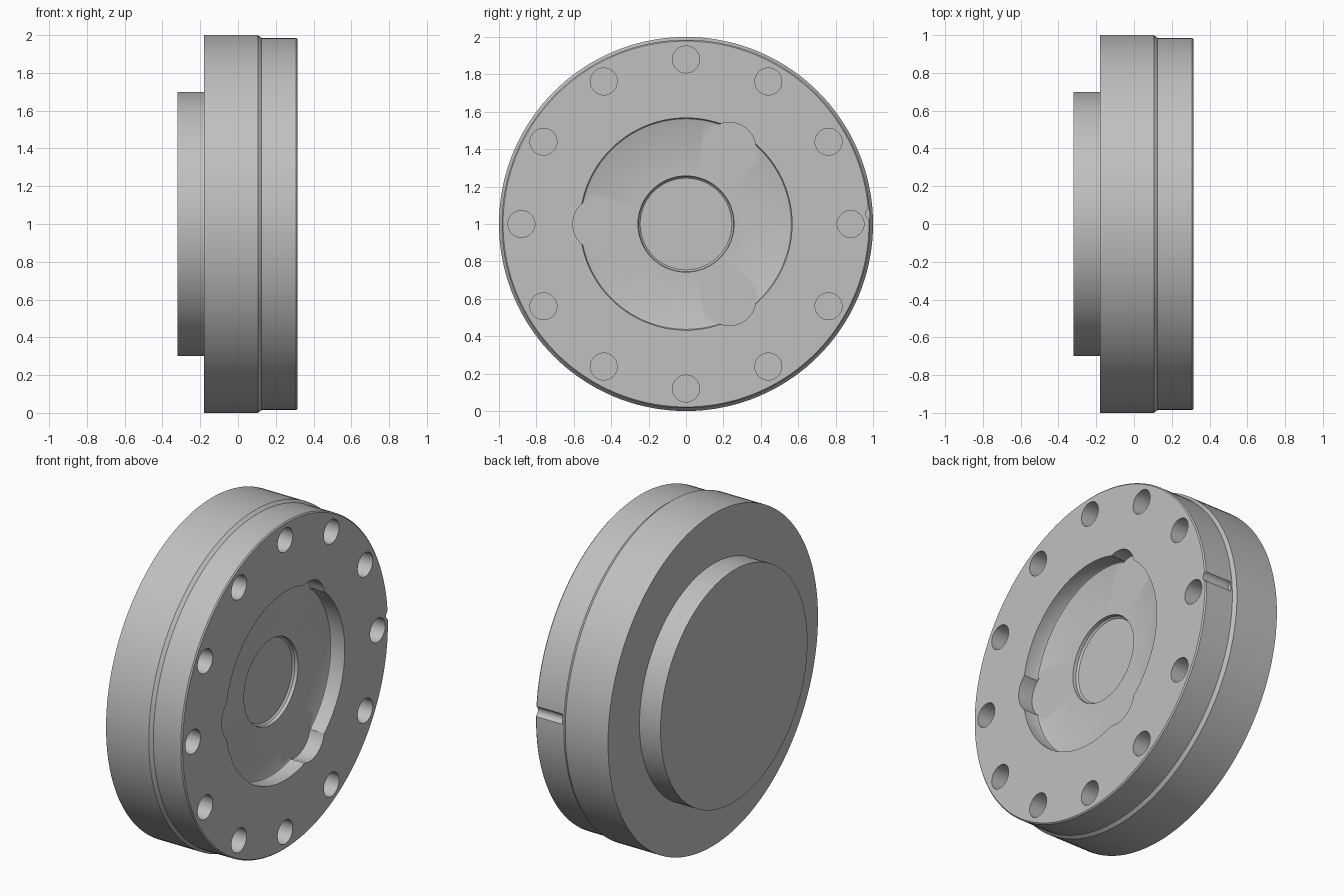
import bpy
import bmesh
import math
from mathutils import Matrix, Vector

cube = bpy.data.objects.get("Cube")
if cube:
    bpy.data.objects.remove(cube, do_unlink=True)

FACE_X = 0.315     # front face of the flange
FLOOR_X = 0.22     # floor of the wide recess
POCKET_X = 0.19    # floor of the centre pocket

grey = bpy.data.materials.new("metal grey")
grey.use_nodes = True
colour = (0.527, 0.527, 0.527, 1.0)
grey.diffuse_color = colour
grey.node_tree.nodes["Principled BSDF"].inputs["Base Color"].default_value = colour


def make_object(name, bm):
    bmesh.ops.recalc_face_normals(bm, faces=bm.faces)
    mesh = bpy.data.meshes.new(name)
    bm.to_mesh(mesh)
    bm.free()
    mesh.materials.append(grey)
    obj = bpy.data.objects.new(name, mesh)
    bpy.context.collection.objects.link(obj)
    return obj


def lathe(name, profile, steps=144):
    """Spin (x, radius) points around the x axis at z = 1."""
    bm = bmesh.new()
    verts = [bm.verts.new((x, 0, 1 + r)) for x, r in profile]
    edges = [bm.edges.new(pair) for pair in zip(verts, verts[1:])]
    bmesh.ops.spin(bm, geom=verts + edges, cent=(0, 0, 1), axis=(1, 0, 0),
                   angle=2 * math.pi, steps=steps, use_duplicate=False)
    bmesh.ops.remove_doubles(bm, verts=bm.verts, dist=1e-5)
    return make_object(name, bm)


def add_drill(bm, y, z, radius, x_end, sides=40):
    """Cylinder along x from x_end to beyond the flange face."""
    length = FACE_X + 0.1 - x_end
    matrix = (Matrix.Translation(Vector((x_end + length / 2, y, z)))
              @ Matrix.Rotation(math.pi / 2, 4, 'Y'))
    bmesh.ops.create_cone(bm, cap_ends=True, segments=sides, radius1=radius,
                          radius2=radius, depth=length, matrix=matrix)


def polar(radius, degrees):
    a = math.radians(degrees)
    return radius * math.cos(a), 1 + radius * math.sin(a)


# Flange body: rear boss, wide rim, stepped front, recess and centre pocket
body = lathe("flange_body", [
    (-0.32, 0), (-0.32, 0.70), (-0.18, 0.70), (-0.18, 1.0),
    (0.105, 1.0), (0.125, 0.985), (0.308, 0.985), (FACE_X, 0.978),
    (FACE_X, 0.567), (FLOOR_X + 0.012, 0.567), (FLOOR_X + 0.004, 0.563),
    (FLOOR_X, 0.555), (FLOOR_X, 0.257), (POCKET_X + 0.01, 0.255),
    (POCKET_X, 0.245), (POCKET_X, 0)])

# Cutter: bolt holes, three recess lobes and the rim notch
cuts = bmesh.new()
for i in range(12):
    add_drill(cuts, *polar(0.88, i * 30), 0.072, 0.1)
for angle in (60, 180, 300):
    add_drill(cuts, *polar(0.46, angle), 0.145, FLOOR_X, 64)
add_drill(cuts, 0.993, 1.055, 0.032, 0.135, 24)
cutter = make_object("hole_cutter", cuts)
cutter.hide_render = True

cut = body.modifiers.new("holes", 'BOOLEAN')
cut.operation = 'DIFFERENCE'
cut.solver = 'EXACT'
cut.object = cutter

bpy.ops.object.select_all(action='DESELECT')
body.select_set(True)
bpy.context.view_layer.objects.active = body
bpy.ops.object.modifier_apply(modifier=cut.name)
bpy.data.objects.remove(cutter, do_unlink=True)
bpy.ops.object.shade_smooth_by_angle(angle=math.radians(30))
